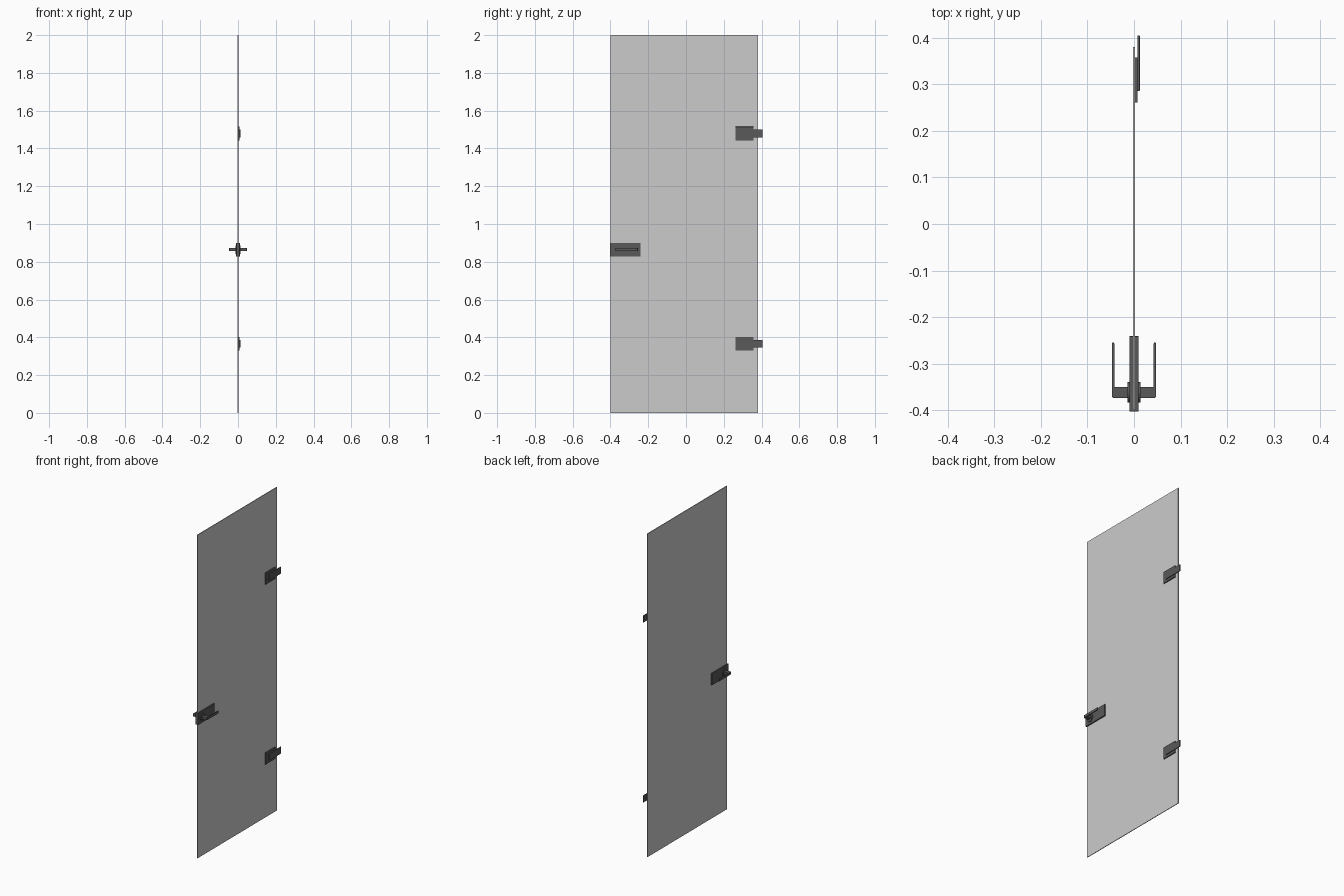
import bpy, bmesh, math
from mathutils import Matrix

if "Cube" in bpy.data.objects:
    bpy.data.objects.remove(bpy.data.objects["Cube"])

dark = bpy.data.materials.new("dark_metal")
dark.diffuse_color = (0.1, 0.1, 0.1, 1)
dark.use_nodes = True
dark.node_tree.nodes["Principled BSDF"].inputs["Base Color"].default_value = dark.diffuse_color


def finish(name, bm, mat=None, bevel=0):
    bmesh.ops.recalc_face_normals(bm, faces=bm.faces)
    me = bpy.data.meshes.new(name)
    bm.to_mesh(me)
    bm.free()
    ob = bpy.data.objects.new(name, me)
    bpy.context.collection.objects.link(ob)
    if mat:
        me.materials.append(mat)
    if bevel:
        m = ob.modifiers.new("soft_edges", 'BEVEL')
        m.width, m.segments = bevel, 2
    return ob


def box(name, x, y, z, mat=None, bevel=0):
    bm = bmesh.new()
    size = [b - a for a, b in (x, y, z)]
    mid = [(a + b) / 2 for a, b in (x, y, z)]
    bmesh.ops.create_cube(bm, size=1, matrix=Matrix.Translation(mid) @ Matrix.Diagonal((*size, 1)))
    return finish(name, bm, mat, bevel)


# Thin glass door leaf
box("door_panel", (-0.002, 0.002), (-0.40, 0.38), (0, 2))

# Two hinges on the right face: clamp plate plus overlapping arm
for label, z in (("lower", 0.366), ("upper", 1.479)):
    box(label + "_hinge_plate", (0, 0.008), (0.261, 0.358), (z - 0.036, z + 0.036), dark, 0.0008)
    box(label + "_hinge_arm", (0.0078, 0.0125), (0.286, 0.405), (z - 0.021, z + 0.021), dark, 0.0008)

# Lock case clasping both faces of the leaf
ZL = 0.864
box("lock_case", (-0.0095, 0.0095), (-0.403, -0.241), (ZL - 0.036, ZL + 0.036), dark, 0.001)

for side, s in (("left", -1), ("right", 1)):
    # Round rose under the handle
    bm = bmesh.new()
    bmesh.ops.create_cone(bm, cap_ends=True, segments=32, radius1=0.022, radius2=0.022, depth=0.006,
                          matrix=Matrix.Translation((s * 0.0115, -0.362, ZL)) @ Matrix.Rotation(math.pi / 2, 4, 'Y'))
    rose = finish(side + "_rose", bm, dark)

    # L-shaped lever: wide neck and thin grip, extruded from its plan outline
    outline = [(0.009, -0.374), (0.045, -0.374), (0.0475, -0.3715), (0.0475, -0.257),
               (0.046, -0.255), (0.0435, -0.255), (0.042, -0.257), (0.042, -0.350), (0.009, -0.350)]
    bm = bmesh.new()
    face = bm.faces.new([bm.verts.new((s * x, y, ZL - 0.008)) for x, y in outline])
    ext = bmesh.ops.extrude_face_region(bm, geom=[face])
    bmesh.ops.translate(bm, verts=[v for v in ext["geom"] if isinstance(v, bmesh.types.BMVert)], vec=(0, 0, 0.016))
    finish(side + "_lever", bm, dark, 0.0008)

    bpy.ops.object.select_all(action='DESELECT')
    rose.select_set(True)
    bpy.context.view_layer.objects.active = rose
    bpy.ops.object.shade_smooth_by_angle()
